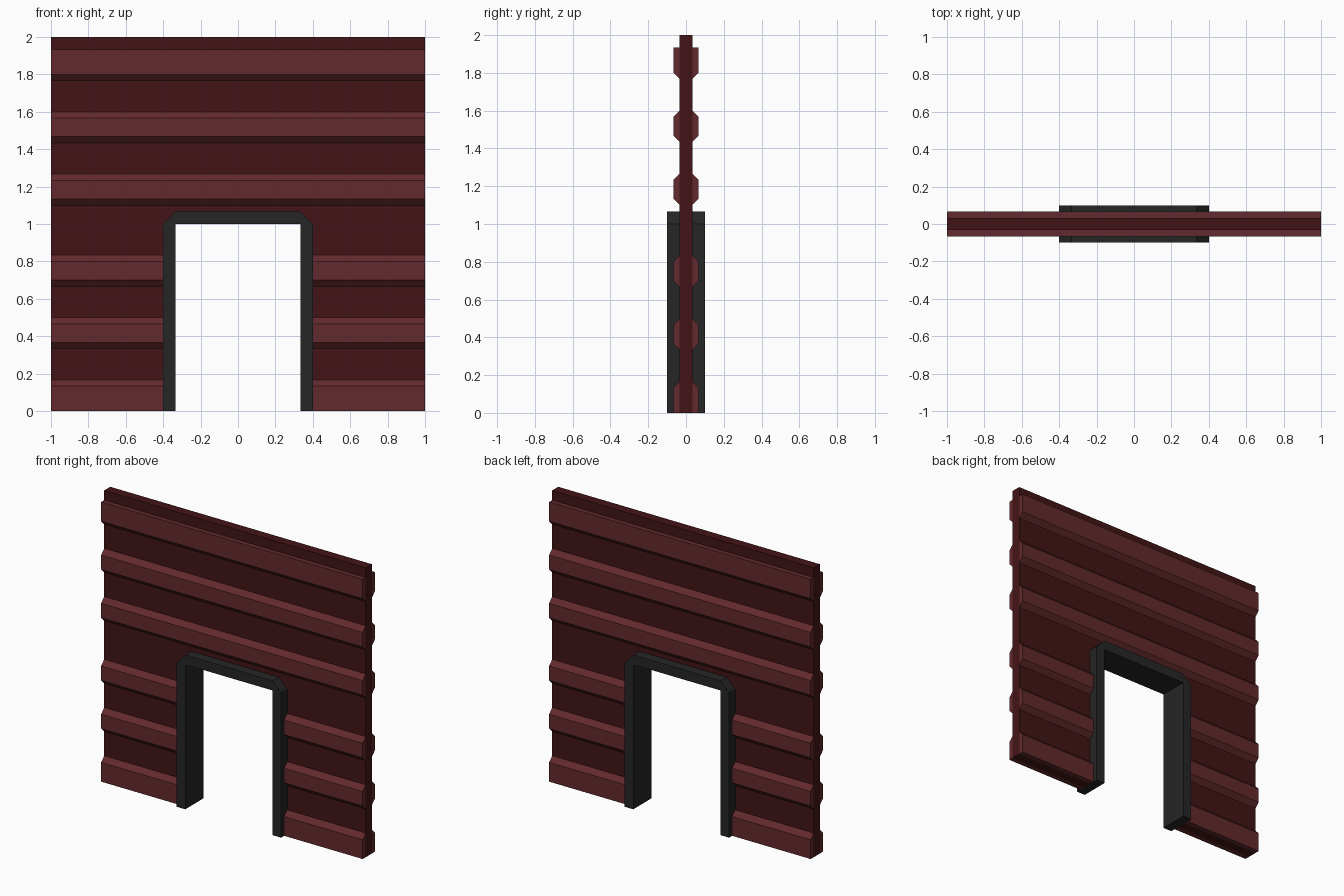
import bpy, bmesh
from mathutils import Vector

if "Cube" in bpy.data.objects:
    bpy.data.objects.remove(bpy.data.objects["Cube"])


def material(name, rgb):
    m = bpy.data.materials.new(name)
    m.diffuse_color = (*rgb, 1)
    m.use_nodes = True
    m.node_tree.nodes["Principled BSDF"].inputs["Base Color"].default_value = m.diffuse_color
    return m


DARK_RED = material("dark_red_panel", (0.055, 0.007, 0.008))
RED = material("red_plank", (0.125, 0.023, 0.026))
BLACK = material("black_frame", (0.019, 0.019, 0.019))


def prism(name, profile, start, offset, mat):
    """Extrude a flat outline; start maps a 2D point to 3D, offset is the sweep."""
    bm = bmesh.new()
    face = bm.faces.new([bm.verts.new(start(*p)) for p in profile])
    moved = bmesh.ops.extrude_face_region(bm, geom=[face], use_keep_orig=True)["geom"]
    verts = [v for v in moved if isinstance(v, bmesh.types.BMVert)]
    bmesh.ops.translate(bm, verts=verts, vec=Vector(offset))
    bmesh.ops.recalc_face_normals(bm, faces=bm.faces)
    me = bpy.data.meshes.new(name)
    bm.to_mesh(me)
    bm.free()
    me.materials.append(mat)
    ob = bpy.data.objects.new(name, me)
    bpy.context.collection.objects.link(ob)
    return ob


U = 1 / 30          # modelling step
CORE, RIB, DEPTH = U, 2 * U, 3 * U
OUT, IN, HEAD = 12 * U, 10 * U, 30 * U   # door frame half widths, opening height

# Door arch with chamfered top corners, shared by the panel cut-out and the frame
arch = [(-OUT, 0), (-OUT, HEAD), (-IN, HEAD + 2 * U),
        (IN, HEAD + 2 * U), (OUT, HEAD), (OUT, 0)]

# Thin core panel wrapping around the door
prism("wall_panel", [(-1, 0), (-1, 2), (1, 2), (1, 0)] + arch[::-1],
      lambda x, z: (x, -CORE, z), (0, 2 * CORE, 0), DARK_RED)

# Door frame
prism("door_frame", arch + [(IN, 0), (IN, HEAD), (-IN, HEAD), (-IN, 0)],
      lambda x, z: (x, -DEPTH, z), (0, 2 * DEPTH, 0), BLACK)

# Planks: (bottom z, bevel below, bevel above), all 5 steps tall
planks = [(0, 0, 1), (10, 1, 1), (20, 1, 1), (33, 1, 1), (43, 1, 1), (53, 1, 0)]
for i, (z, low, high) in enumerate(planks):
    z0, z1 = z * U, (z + 5) * U
    spans = [(-1, -OUT), (OUT, 1)] if z1 < HEAD else [(-1, 1)]
    for j, (x0, x1) in enumerate(spans):
        for side, s in (("front", -1), ("back", 1)):
            outline = [(s * CORE, z0), (s * RIB, z0 + low * U),
                       (s * RIB, z1 - high * U), (s * CORE, z1)]
            prism(f"plank_{side}_{i}_{j}", outline,
                  lambda y, zz, x=x0: (x, y, zz), (x1 - x0, 0, 0), RED)
